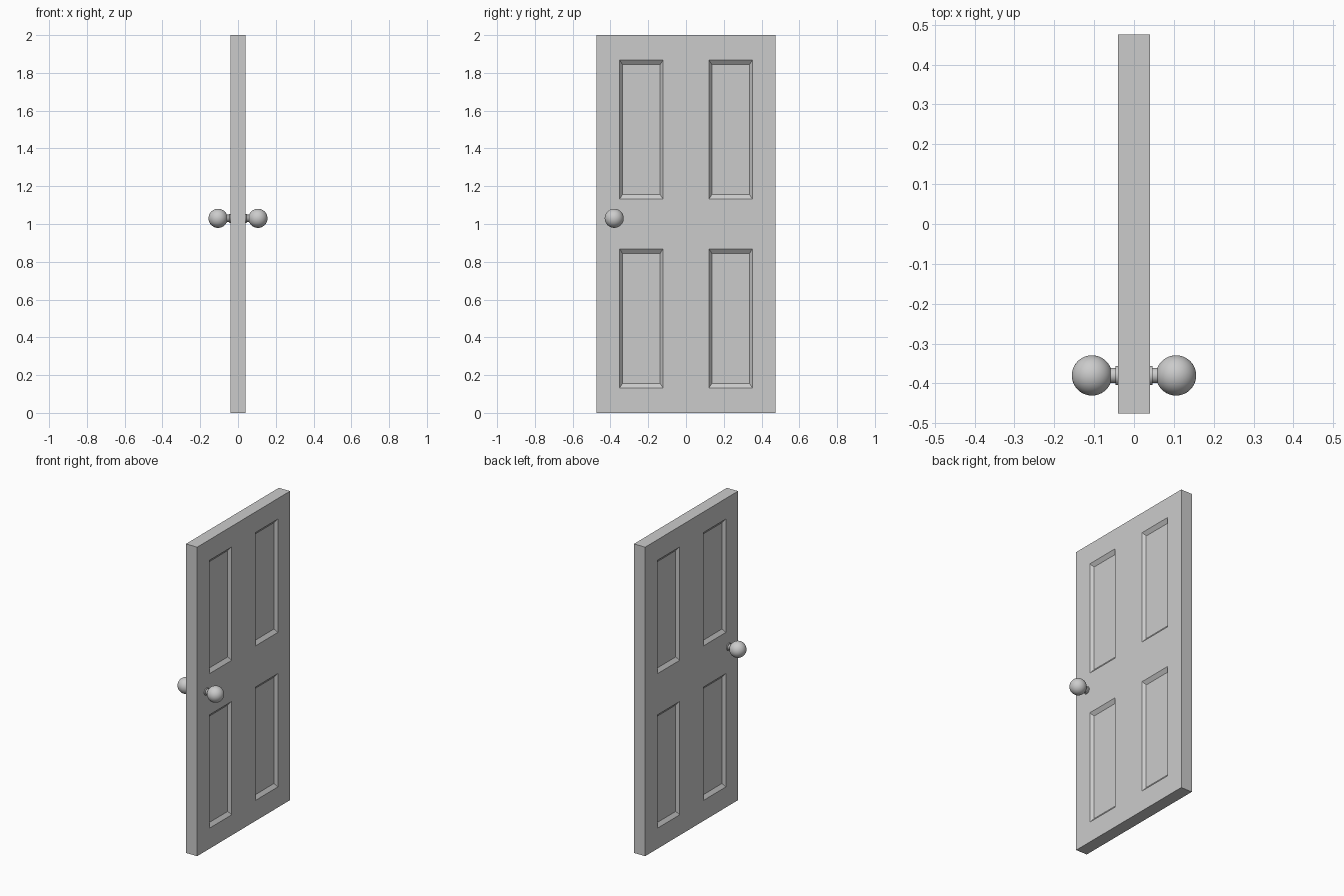
import bpy, bmesh
from math import sin, cos, asin, pi, radians
from mathutils import Vector

cube = bpy.data.objects.get("Cube")
if cube:
    bpy.data.objects.remove(cube, do_unlink=True)

grey = bpy.data.materials.new("light_grey")
grey.use_nodes = True
grey.diffuse_color = (0.6, 0.6, 0.6, 1)
grey.node_tree.nodes["Principled BSDF"].inputs["Base Color"].default_value = (0.6, 0.6, 0.6, 1)


def make_object(name, bm):
    bmesh.ops.recalc_face_normals(bm, faces=bm.faces)
    mesh = bpy.data.meshes.new(name)
    bm.to_mesh(mesh)
    bm.free()
    mesh.materials.append(grey)
    obj = bpy.data.objects.new(name, mesh)
    bpy.context.collection.objects.link(obj)
    return obj


# Door slab: a grid of stiles, rails and panels, thickened to a solid
HALF = 0.04
ys = [-0.475, -0.351, -0.122, 0.122, 0.351, 0.475]
zs = [0, 0.133, 0.867, 1.133, 1.867, 2]
bm = bmesh.new()
grid = [[bm.verts.new((-HALF, y, z)) for z in zs] for y in ys]
for i in range(5):
    for j in range(5):
        bm.faces.new((grid[i][j], grid[i + 1][j], grid[i + 1][j + 1], grid[i][j + 1]))
ext = bmesh.ops.extrude_face_region(bm, geom=bm.faces[:], use_keep_orig=True)
bmesh.ops.translate(bm, vec=(2 * HALF, 0, 0),
                    verts=[v for v in ext["geom"] if isinstance(v, bmesh.types.BMVert)])
bmesh.ops.recalc_face_normals(bm, faces=bm.faces)
bm.normal_update()

# Sunken panels with sloping borders on both sides
panels = []
for f in bm.faces:
    c = f.calc_center_median()
    in_column = ys[1] < c.y < ys[2] or ys[3] < c.y < ys[4]
    in_row = zs[1] < c.z < zs[2] or zs[3] < c.z < zs[4]
    if abs(f.normal.x) > 0.9 and in_column and in_row:
        panels.append(f)
bmesh.ops.inset_individual(bm, faces=panels, thickness=0.021, depth=-0.018)
for f in panels:
    mid = f.calc_center_median().z
    for v in f.verts:
        v.co.z += 0.008 if v.co.z < mid else -0.008
make_object("door_panel", bm)

# Door knobs: collar, neck and ball turned about the x axis, mirrored
R, CENTRE, NECK = 0.0505, 0.1055, 0.019
start = asin(NECK / R)
profile = [(HALF - 0.005, 0.024), (0.046, 0.024), (0.047, NECK)]
for k in range(25):
    a = start + (pi - start) * k / 24
    profile.append((CENTRE - R * cos(a), R * sin(a)))
bm = bmesh.new()
verts = [bm.verts.new((x, 0, r)) for x, r in profile]
edges = [bm.edges.new(pair) for pair in zip(verts, verts[1:])]
bmesh.ops.spin(bm, geom=verts + edges, cent=Vector(), axis=(1, 0, 0),
               angle=2 * pi, steps=40, use_duplicate=False)
bmesh.ops.remove_doubles(bm, verts=bm.verts, dist=0.0001)
knobs = make_object("door_knobs", bm)
knobs.location = (0, -0.38, 1.03)
knobs.modifiers.new("both_sides", 'MIRROR')
bpy.ops.object.select_all(action='DESELECT')
knobs.select_set(True)
bpy.context.view_layer.objects.active = knobs
bpy.ops.object.shade_smooth_by_angle(angle=radians(35))
